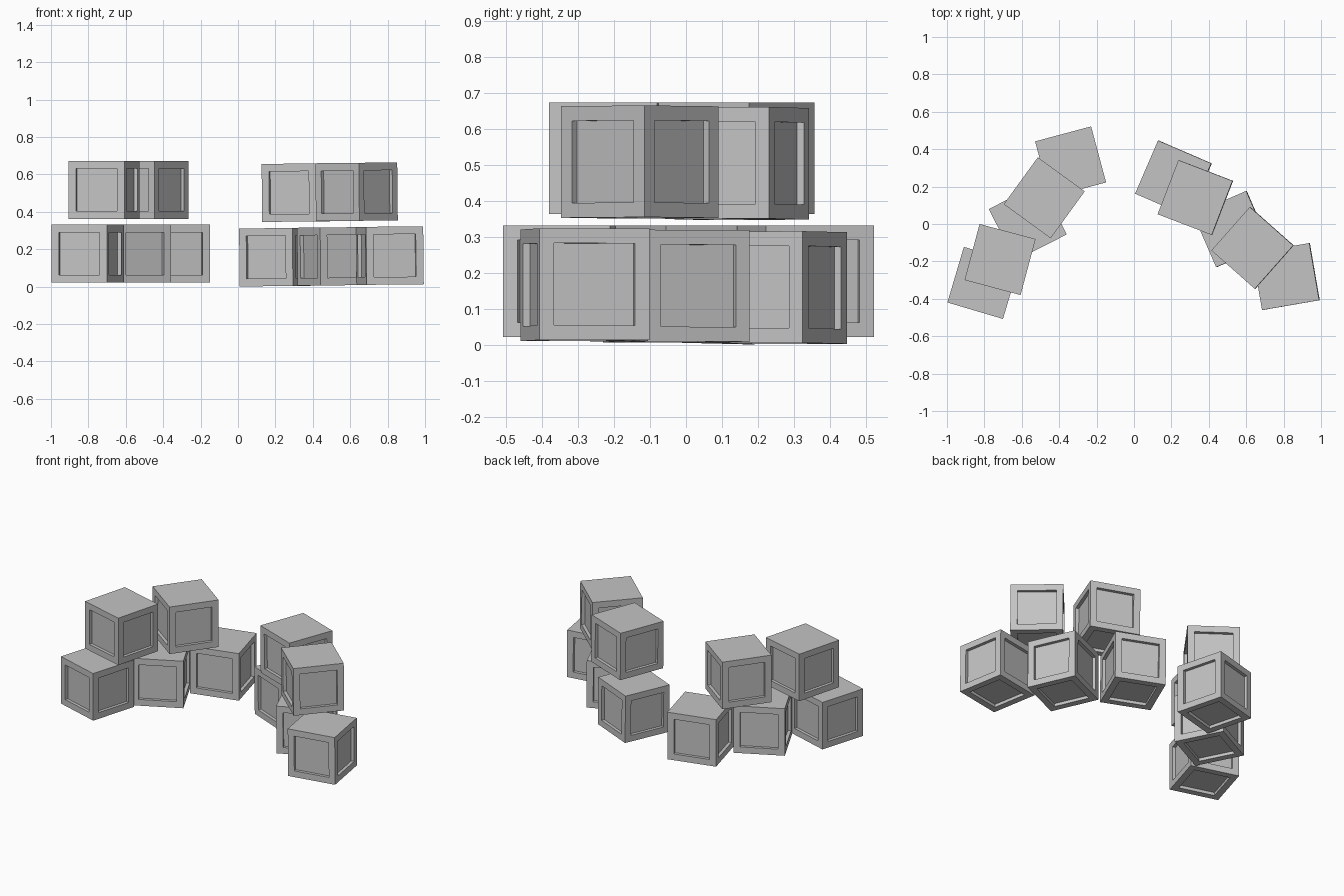
import bpy, bmesh, math
from mathutils import Matrix

if "Cube" in bpy.data.objects:
    bpy.data.objects.remove(bpy.data.objects["Cube"])

SIZE, RIM, DEPTH = 0.31, 0.041, 0.02

grey = bpy.data.materials.new("crate_grey")
grey.diffuse_color = (0.55, 0.55, 0.55, 1)
grey.use_nodes = True
grey.node_tree.nodes["Principled BSDF"].inputs["Base Color"].default_value = grey.diffuse_color


def crate_mesh():
    """Cube with a recessed panel on every face except the flat lid."""
    bm = bmesh.new()
    bmesh.ops.create_cube(bm, size=SIZE)
    bm.normal_update()
    panels = [f for f in bm.faces if f.normal.z < 0.5]
    bmesh.ops.inset_individual(bm, faces=panels, thickness=RIM, use_even_offset=True)
    for f in panels:
        n = f.normal.copy()
        new = bmesh.ops.extrude_face_region(bm, geom=[f])["geom"]
        verts = [v for v in new if isinstance(v, bmesh.types.BMVert)]
        bmesh.ops.translate(bm, verts=verts, vec=-n * DEPTH)
        if f.is_valid:
            bmesh.ops.delete(bm, geom=[f], context='FACES_ONLY')
    bmesh.ops.recalc_face_normals(bm, faces=bm.faces)
    me = bpy.data.meshes.new("crate")
    bm.to_mesh(me)
    bm.free()
    me.materials.append(grey)
    return me


mesh = crate_mesh()

# Each crate: x, y, z of the centre, turn in degrees
left_stack = [
    (-0.805, -0.315, 0.176, -16.5), (-0.568, 0.012, 0.176, 27), (-0.339, 0.332, 0.176, 15),
    (-0.716, -0.190, 0.518, -15), (-0.480, 0.140, 0.518, -36),
]
right_stack = [
    (0.211, 0.243, 0.158, -23.3), (0.521, -0.027, 0.162, 23.5), (0.8125, -0.281, 0.166, 9.8),
    (0.328, 0.1415, 0.503, -21), (0.634, -0.128, 0.507, -41.5),
]

# The right stack leans very slightly
for name, stack, lean in (("left", left_stack, 0), ("right", right_stack, -0.6)):
    for i, (x, y, z, turn) in enumerate(stack):
        layer = "lower" if i < 3 else "upper"
        ob = bpy.data.objects.new(f"{name}_{layer}_crate_{i + 1}", mesh)
        ob.matrix_world = (Matrix.Translation((x, y, z))
                           @ Matrix.Rotation(math.radians(lean), 4, 'Y')
                           @ Matrix.Rotation(math.radians(turn), 4, 'Z'))
        bpy.context.collection.objects.link(ob)
